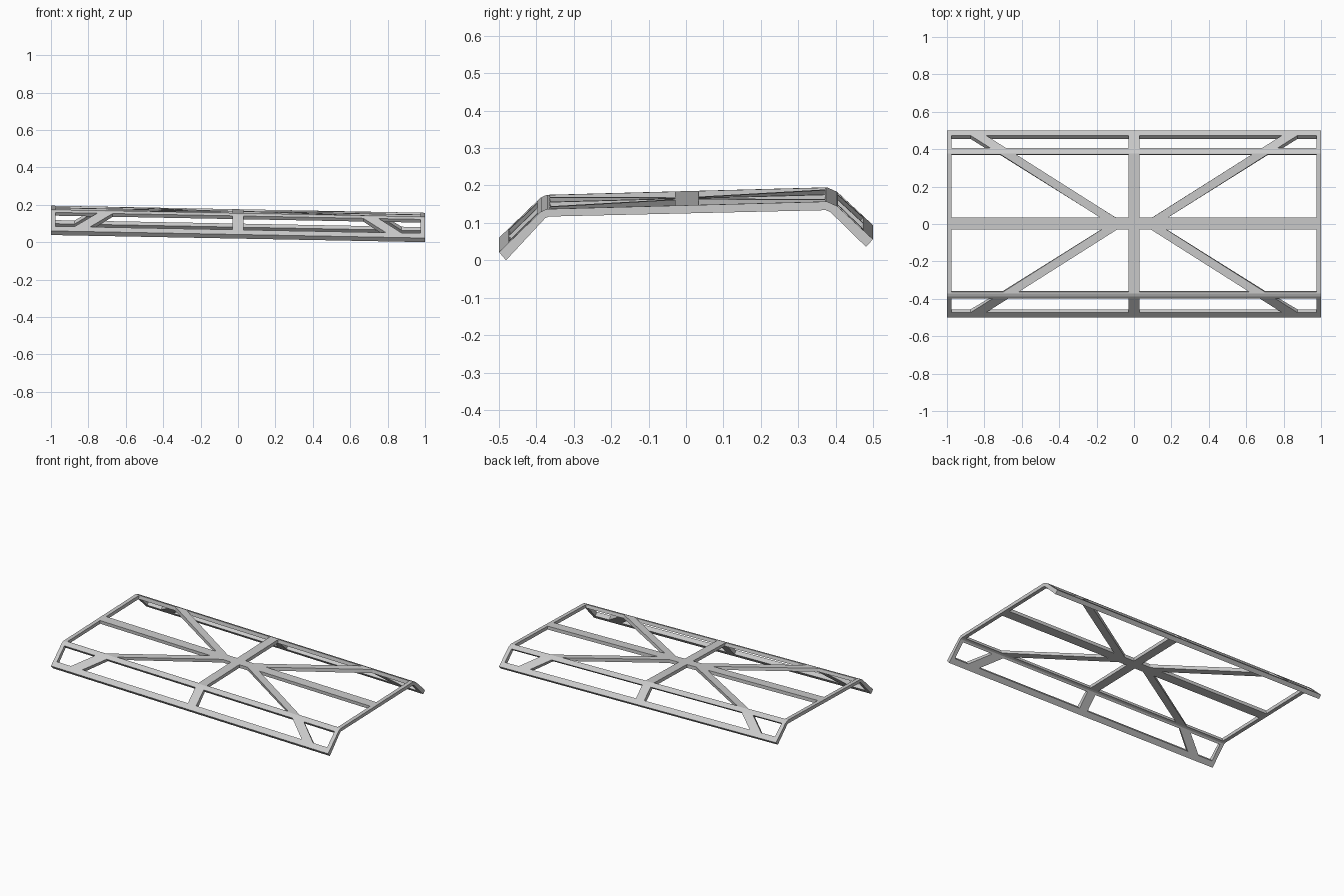
import bpy, bmesh

if "Cube" in bpy.data.objects:
    bpy.data.objects.remove(bpy.data.objects["Cube"])

# Cross-section at the +x end: (outer y, outer z, inner y, inner z)
PROFILE = [
    (-0.500, 0.022, -0.481, 0.000),
    (-0.388, 0.130, -0.376, 0.113),
    (-0.372, 0.137, -0.366, 0.117),
    (0.377, 0.157, 0.373, 0.134),
    (0.404, 0.145, 0.386, 0.129),
    (0.500, 0.056, 0.481, 0.036),
]
SLOPE = 0.019  # the frame rises gently toward -x


def section(v):
    """Outer and inner (y, z) of the folded sheet at outer position v."""
    for a, b in zip(PROFILE, PROFILE[1:]):
        if v <= b[0] + 1e-9:
            t = (v - a[0]) / (b[0] - a[0])
            return [p + (q - p) * t for p, q in zip(a, b)]


def strip(name, path, width):
    """Bar following the folded section; path = (centre x, v) points, rising v."""
    (x0, v0), (x1, v1) = path
    stations = [v0] + [p[0] for p in PROFILE if v0 < p[0] < v1] + [v1]
    bm = bmesh.new()
    rings = []
    for v in stations:
        x = x0 + (x1 - x0) * (v - v0) / (v1 - v0)
        oy, oz, iy, iz = section(v)
        ring = []
        for sx, y, z in ((-1, oy, oz), (1, oy, oz), (1, iy, iz), (-1, iy, iz)):
            px = x + sx * width / 2
            ring.append(bm.verts.new((px, y, z + SLOPE * (1 - px))))
        rings.append(ring)
    for a, b in zip(rings, rings[1:]):
        for i in range(4):
            j = (i + 1) % 4
            bm.faces.new((a[i], a[j], b[j], b[i]))
    bm.faces.new(rings[0])
    bm.faces.new(rings[-1])
    bmesh.ops.recalc_face_normals(bm, faces=bm.faces)
    mesh = bpy.data.meshes.new(name)
    bm.to_mesh(mesh)
    bm.free()
    obj = bpy.data.objects.new(name, mesh)
    bpy.context.collection.objects.link(obj)


# Long rails: lower edges, shoulders and central beam
for name, a, b in (("front_edge_rail", -0.5, -0.474),
                   ("front_shoulder_rail", -0.397, -0.364),
                   ("centre_beam", -0.03, 0.034),
                   ("back_shoulder_rail", 0.372, 0.407),
                   ("back_edge_rail", 0.474, 0.5)):
    strip(name, ((0, a), (0, b)), 2.0)

# Folded cross members
for name, x, w in (("left_end_frame", -0.9875, 0.025),
                   ("middle_cross_member", 0, 0.06),
                   ("right_end_frame", 0.9875, 0.025)):
    strip(name, ((x, -0.5), (x, 0.5)), w)

# Diagonal braces running from the centre over the shoulders to the edge rails
for side, s in (("left", -1), ("right", 1)):
    strip(f"{side}_back_brace", ((s * 0.085, 0.0), (s * 0.855, 0.488)), 0.083)
    strip(f"{side}_front_brace", ((s * 0.855, -0.488), (s * 0.085, 0.0)), 0.083)
